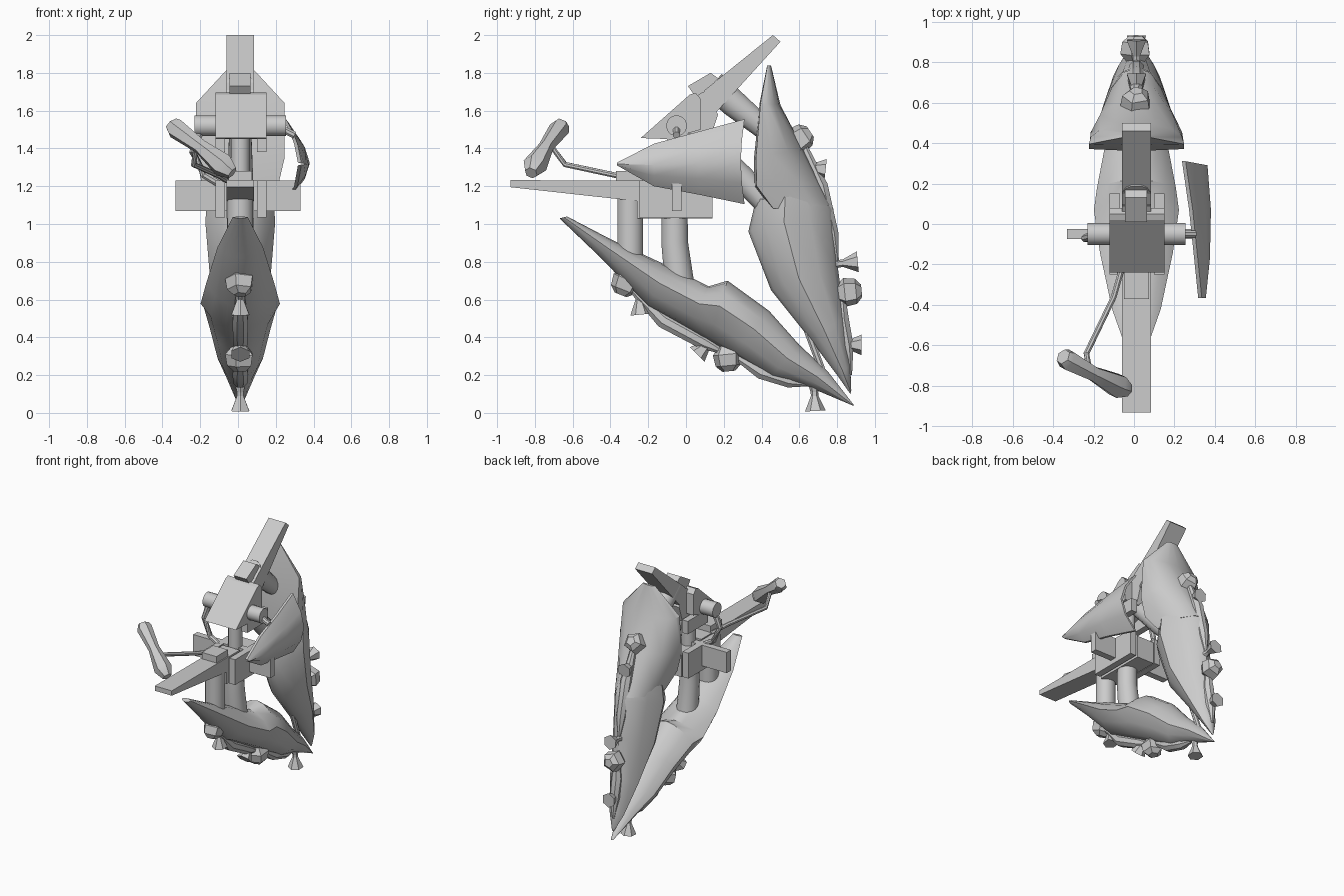
import bpy, bmesh, math
from mathutils import Vector

CX = 0.012
grey = bpy.data.materials.new("light_grey")
grey.diffuse_color = (0.6, 0.6, 0.6, 1)


def finish(name, bm, smooth=True):
    bmesh.ops.recalc_face_normals(bm, faces=bm.faces[:])
    me = bpy.data.meshes.new(name)
    bm.to_mesh(me)
    bm.free()
    me.materials.append(grey)
    ob = bpy.data.objects.new(name, me)
    bpy.context.collection.objects.link(ob)
    if smooth:
        bpy.ops.object.select_all(action='DESELECT')
        ob.select_set(True)
        bpy.context.view_layer.objects.active = ob
        bpy.ops.object.shade_smooth_by_angle(angle=math.radians(35))
    return ob


def loft(name, rings, smooth=True):
    """Skin a list of equal-length closed rings and cap both ends."""
    bm = bmesh.new()
    vs = [[bm.verts.new(p) for p in r] for r in rings]
    n = len(rings[0])
    for a, b in zip(vs, vs[1:]):
        for i in range(n):
            j = (i + 1) % n
            bm.faces.new((a[i], a[j], b[j], b[i]))
    bm.faces.new(vs[0])
    bm.faces.new(vs[-1])
    return finish(name, bm, smooth)


def tube(name, path, radii, sides=12, smooth=True):
    """Round section swept along a path, with one radius per point."""
    path = [Vector(p) for p in path]
    rings = []
    for i, p in enumerate(path):
        d = (path[min(i + 1, len(path) - 1)] - path[max(i - 1, 0)]).normalized()
        u = d.cross(Vector((0, 0, 1)) if abs(d.z) < 0.9 else Vector((0, 1, 0))).normalized()
        v = d.cross(u)
        rings.append([p + radii[i] * (u * math.cos(t) + v * math.sin(t))
                      for t in (2 * math.pi * (k + 0.5) / sides for k in range(sides))])
    return loft(name, rings, smooth)


def slab(name, profile, x0, x1):
    """Side profile (y, z) extruded across x."""
    return loft(name, [[(x, y, z) for y, z in profile] for x in (x0, x1)], False)


def box(name, x0, x1, y0, y1, z0, z1):
    return slab(name, [(y0, z0), (y1, z0), (y1, z1), (y0, z1)], x0, x1)


FLAT = [(1, 0.04), (0.96, 0.36), (0.76, 0.7), (0.38, 0.94)]
LENS = [(0.3, 0.04), (0.72, 0.2), (1, 0.42), (0.75, 0.72), (0.36, 0.94)]


def hull(name, half, stations):
    """Tapered shell lofted through (inner point, outer point, half width)."""
    section = [(0, 0)] + half + [(0, 1)] + [(-w, t) for w, t in reversed(half)]
    rings = []
    for (ya, za), (yb, zb), w in stations:
        rings.append([(CX + w * s, ya + (yb - ya) * t, za + (zb - za) * t) for s, t in section])
    return loft(name, rings)


# Lower hull: wide nose and ridged tail in one shell
hull("lower_hull", LENS, [((-0.63, 1.04), (-0.67, 1.03), 0.04), ((-0.4, 0.92), (-0.45, 0.82), 0.12),
                          ((-0.1, 0.78), (-0.2, 0.56), 0.18), ((0.12, 0.67), (0.0, 0.45), 0.21),
                          ((0.22, 0.70), (0.12, 0.38), 0.195),
                          ((0.44, 0.54), (0.25, 0.31), 0.16), ((0.6, 0.36), (0.45, 0.19), 0.12),
                          ((0.75, 0.22), (0.62, 0.15), 0.075), ((0.89, 0.04), (0.88, 0.04), 0.01)])

# Rear hull: wide crown shell running into a ridged tail shell
hull("rear_crown_hull", FLAT, [((0.43, 1.84), (0.45, 1.84), 0.05), ((0.39, 1.64), (0.5, 1.63), 0.235),
                               ((0.36, 1.35), (0.62, 1.40), 0.235), ((0.36, 1.2), (0.71, 1.22), 0.2),
                               ((0.45, 1.08), (0.77, 1.1), 0.16)])
hull("rear_tail_hull", LENS, [((0.37, 1.13), (0.74, 1.16), 0.175), ((0.33, 0.96), (0.78, 1.08), 0.185),
                              ((0.45, 0.65), (0.80, 0.80), 0.16), ((0.65, 0.4), (0.84, 0.5), 0.115),
                              ((0.8, 0.2), (0.87, 0.25), 0.06), ((0.87, 0.1), (0.875, 0.12), 0.01)])

# Long slim fairings on the outer spines
for name, path in (("lower_fairing", [(-0.29, 0.66), (-0.12, 0.49), (0.1, 0.37), (0.2, 0.32)]),
                   ("lower_tail_fairing", [(0.25, 0.31), (0.4, 0.22), (0.55, 0.17), (0.65, 0.15)]),
                   ("rear_fairing", [(0.62, 1.42), (0.71, 1.2), (0.77, 0.95), (0.8, 0.8)]),
                   ("rear_tail_fairing", [(0.82, 0.65), (0.82, 0.5), (0.85, 0.35), (0.87, 0.2)])):
    tube(name, [(CX, y, z) for y, z in path], [0.02, 0.045, 0.04, 0.01], 8)

# Faceted knobs and flared nozzles: centre (y, z) and outward direction
for y, z, dy, dz in ((-0.32, 0.69, -0.4, -1), (0.22, 0.29, 0.1, -1),
                     (0.6, 1.45, 0.9, 0.6), (0.86, 0.64, 1, 0.1)):
    d = Vector((0, dy, dz)).normalized()
    c = Vector((CX, y, z))
    tube("faceted_knob", [c - d * 0.07, c - d * 0.02, c + d * 0.04, c + d * 0.07],
         [0.04, 0.08, 0.07, 0.035], 5, False)
for y, z, dy, dz in ((-0.25, 0.62, 0.1, -1), (0.13, 0.38, -0.6, -0.6), (0.68, 0.11, 0.05, -1),
                     (0.64, 1.3, 0.9, -0.1), (0.81, 0.79, 1, 0.1), (0.83, 0.36, 1, 0)):
    d = Vector((0, dy, dz)).normalized()
    c = Vector((CX, y, z))
    tube("nozzle", [c - d * 0.04, c, c + d * 0.02, c + d * 0.1],
         [0.03, 0.02, 0.02, 0.055], 6, False)

# Rod joining the two hulls
tube("tail_rod", [(CX, 0.6, 0.55), (CX, 0.73, 0.2)], [0.02, 0.02], 8)

# Front and top beams
slab("front_beam", [(-0.93, 1.195), (-0.25, 1.12), (-0.1, 1.10), (-0.1, 1.23), (-0.93, 1.232)],
     -0.06, 0.085)
slab("top_beam", [(0.46, 2.0), (0.5, 1.965), (0.15, 1.58), (0.05, 1.62), (0.1, 1.71)],
     -0.06, 0.085)

# Middle body
box("middle_block", -0.06, 0.085, -0.26, 0.14, 1.03, 1.2)
for x in (-0.12, 0.1):
    box("middle_bracket", x, x + 0.05, -0.25, 0.14, 1.035, 1.23)
    box("upper_bracket", x, x + 0.05, -0.1, 0.15, 1.38, 1.48)
box("cross_plate", -0.33, 0.33, -0.075, -0.025, 1.07, 1.23)
tube("neck", [(CX, -0.05, 1.15), (CX, -0.05, 1.5)], [0.05, 0.05], 16)

# Tilted upper block with its side axle and top roller
slab("upper_block", [(-0.24, 1.455), (0.02, 1.685), (0.05, 1.695), (0.08, 1.66), (0.08, 1.5),
                     (-0.1, 1.45)], -0.12, 0.15)
slab("upper_rear_block", [(0.0, 1.64), (0.09, 1.7), (0.17, 1.58), (0.13, 1.46), (0.0, 1.46)],
     -0.06, 0.085)
tube("side_axle", [(-0.23, -0.05, 1.52), (0.255, -0.05, 1.52)], [0.055, 0.055], 16)
tube("axle_pin", [(0.24, -0.05, 1.5), (0.3, -0.05, 1.47)], [0.02, 0.02], 8)
slab("top_roller", [(0.01, 1.73), (0.13, 1.80), (0.2, 1.75), (0.2, 1.65), (0.06, 1.66)],
     -0.045, 0.065)

# Struts reaching back to the rear hull
tube("upper_strut", [(CX, 0.14, 1.74), (CX, 0.25, 1.64), (CX, 0.42, 1.5)], [0.075, 0.075, 0.06])
tube("lower_strut", [(CX, 0.05, 1.5), (CX, 0.3, 1.24), (CX, 0.45, 1.08)], [0.06, 0.07, 0.06])

# Legs standing on the lower hull
tube("front_leg", [(CX, -0.295, 1.22), (CX, -0.295, 0.7)], [0.07, 0.07], 16)
tube("rear_leg", [(CX, -0.06, 1.05), (CX, -0.06, 0.9), (CX, -0.03, 0.65)], [0.07, 0.072, 0.08], 16)
box("leg_cap", -0.05, 0.075, -0.37, -0.23, 1.2, 1.28)

# Curved side shield: outward bow, thin, narrowing towards the front
edge = [(-0.365, 1.325, 1.31, 0.335, 0.02), (-0.17, 1.425, 1.2, 0.315, 0.06),
        (0.07, 1.49, 1.155, 0.29, 0.09), (0.31, 1.555, 1.105, 0.255, 0.108)]
rings = []
for y, top, low, x, bow in edge:
    outer = [(x + bow * math.sin(math.pi * k / 4), y - 0.02 * math.sin(math.pi * k / 4) * (y > 0.3),
              low + (top - low) * k / 4) for k in range(5)]
    rings.append(outer + [(px - 0.018, py, pz) for px, py, pz in reversed(outer)])
loft("side_shield", rings)

# Left arm: upper link, thin bent rod and waisted grip
tube("left_link", [(-0.2, -0.06, 1.5), (-0.24, -0.07, 1.38), (-0.18, -0.08, 1.26), (-0.08, -0.08, 1.2)],
     [0.025, 0.02, 0.02, 0.02], 8)
tube("bent_rod", [(-0.06, -0.22, 1.23), (-0.1, -0.36, 1.255), (-0.235, -0.64, 1.315),
                  (-0.22, -0.72, 1.42)], [0.015] * 4, 8)
tube("grip", [(-0.35, -0.655, 1.53), (-0.33, -0.67, 1.505), (-0.2, -0.74, 1.41),
              (-0.08, -0.80, 1.31), (-0.03, -0.82, 1.27)], [0.04, 0.055, 0.04, 0.065, 0.035], 6)
